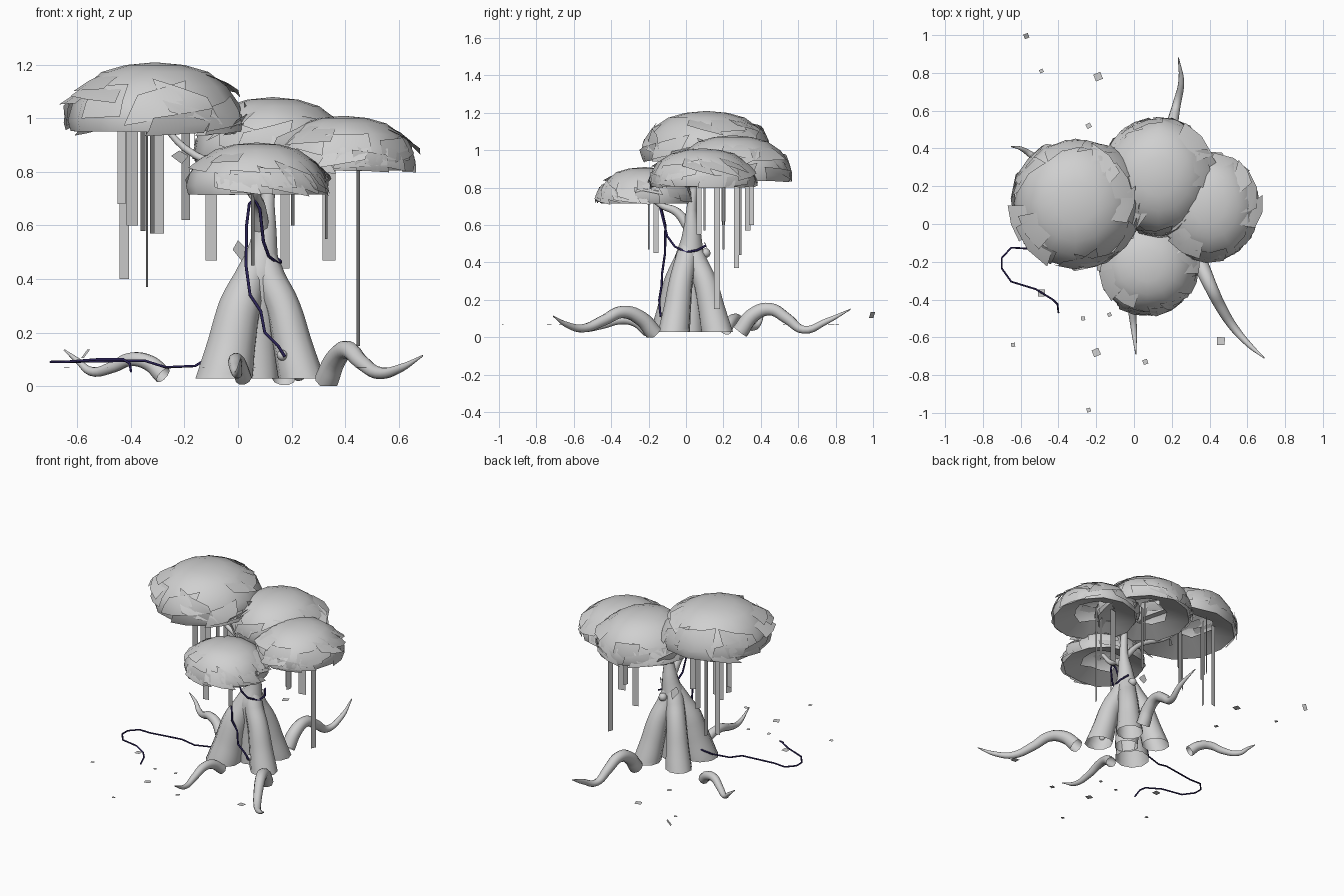
import bpy, bmesh, math, random
from mathutils import Vector

if "Cube" in bpy.data.objects:
    bpy.data.objects.remove(bpy.data.objects["Cube"])

random.seed(11)


def material(name, rgb):
    m = bpy.data.materials.new(name)
    m.diffuse_color = (*rgb, 1)
    m.use_nodes = True
    m.node_tree.nodes["Principled BSDF"].inputs["Base Color"].default_value = m.diffuse_color
    return m


GREY = material("pale_grey", (0.63, 0.63, 0.63))
NAVY = material("dark_navy", (0.025, 0.017, 0.1))


def activate(ob):
    bpy.ops.object.select_all(action='DESELECT')
    ob.select_set(True)
    bpy.context.view_layer.objects.active = ob


def finish(name, bm, mat=GREY, angle=None):
    me = bpy.data.meshes.new(name)
    bm.to_mesh(me)
    bm.free()
    ob = bpy.data.objects.new(name, me)
    bpy.context.collection.objects.link(ob)
    me.materials.append(mat)
    if angle:
        activate(ob)
        bpy.ops.object.shade_smooth_by_angle(angle=math.radians(angle))
    return ob


def tube(name, pts, mat=GREY, res=3, radius=None, floor=None, kind='BEZIER'):
    """Tapered tube through points (x, y, z, radius), optionally cut off flat at a floor height."""
    cu = bpy.data.curves.new(name, 'CURVE')
    cu.dimensions = '3D'
    cu.bevel_depth = 1.0
    cu.bevel_resolution = res
    cu.resolution_u = 5
    sp = cu.splines.new(kind)
    points = sp.bezier_points if kind == 'BEZIER' else sp.points
    points.add(len(pts) - 1)
    for bp, p in zip(points, pts):
        bp.co = p[:3] if kind == 'BEZIER' else (*p[:3], 1)
        bp.radius = radius or p[3]
        if kind == 'BEZIER':
            bp.handle_left_type = bp.handle_right_type = 'AUTO'
    cu.materials.append(mat)
    ob = bpy.data.objects.new(name, cu)
    bpy.context.collection.objects.link(ob)
    activate(ob)
    bpy.ops.object.convert(target='MESH')
    if floor is not None:
        me = bpy.context.object.data
        bm = bmesh.new()
        bm.from_mesh(me)
        bmesh.ops.bisect_plane(bm, geom=bm.verts[:] + bm.edges[:] + bm.faces[:],
                               plane_co=(0, 0, floor), plane_no=(0, 0, 1), clear_inner=True)
        bm.to_mesh(me)
        bm.free()


# Trunk core, and four flared legs that merge into it, cut flat at the base
tube("trunk", [(.08, .02, .0, .075), (.07, .02, .25, .075), (.08, .02, .42, .08),
               (.095, .03, .53, .054), (.11, .03, .68, .028), (.12, .05, .86, .02)], floor=.028)
for i, (x, y, r) in enumerate([(-.045, -.075, .108), (.23, -.06, .085),
                               (.17, .16, .085), (-.045, .145, .083)]):
    tx, ty = .08 + (x - .08) * .2, .02 + (y - .02) * .2
    tube(f"trunk_leg_{i + 1}", [
        (x + (x - .08) * .22, y + (y - .02) * .2, -.06, r * 1.06), (x, y, .05, r * .98),
        (x * .82 + .014, y * .82 + .004, .16, r * .86), (tx * .5 + x * .5, ty * .5 + y * .5, .29, r * .76),
        (tx, ty, .43, .058), (.095, .03, .56, .028)], floor=.028)

# Branches reaching the left and front crowns
tube("branch_left", [(.1, .03, .66, .022), (.0, .05, .78, .016), (-.2, .09, .89, .013), (-.31, .11, 1.02, .01)])
tube("branch_front", [(.09, .02, .58, .03), (.08, -.05, .67, .024), (.07, -.14, .71, .016), (.07, -.22, .8, .012)])

# Arching surface roots
ROOTS = {
    "root_right": [(.33, -.17, .02, .045), (.365, -.24, .1, .04), (.41, -.34, .135, .034), (.46, -.44, .09, .029),
                   (.53, -.55, .048, .023), (.61, -.64, .068, .015), (.69, -.71, .113, .003)],
    "root_back": [(.17, .29, .03, .045), (.18, .36, .12, .04), (.19, .45, .15, .035), (.205, .54, .1, .03),
                  (.225, .63, .04, .022), (.25, .75, .085, .016), (.235, .88, .15, .003)],
    "root_left": [(-.28, .21, .04, .034), (-.33, .24, .085, .03), (-.4, .27, .1, .026), (-.47, .31, .07, .022),
                  (-.55, .37, .055, .017), (-.6, .4, .095, .011), (-.65, .41, .135, .003)],
    "root_front": [(.02, -.2, .03, .032), (0, -.27, .085, .03), (-.01, -.35, .095, .027), (-.01, -.45, .065, .022),
                   (0, -.56, .045, .016), (.01, -.69, .1, .003)]}
for name, pts in ROOTS.items():
    tube(name, pts, floor=.0)

# Crowns: faceted domes with a sunken underside, covered by large ragged leaf plates
PROFILE = [(0, 1), (.32, .96), (.58, .86), (.79, .66), (.93, .4), (.98, .17), (.95, 0)]
STEPS = len(PROFILE) - 1


def dome_point(c, rx, ry, z0, h, t, a, s=1.0):
    """Point on the dome; t runs from crown top (0) to rim (1)."""
    k = max(0, min(t, .9999)) * STEPS
    i = int(k)
    r, z = Vector(PROFILE[i]).lerp(Vector(PROFILE[i + 1]), k - i)
    return Vector((c[0] + rx * r * s * math.cos(a), c[1] + ry * r * s * math.sin(a),
                   z0 + h * (.3 + (z - .3) * s) - max(0, t - 1) * h * .5))


def crown(name, c, rx, ry, z0, z1):
    h, n = z1 - z0, 12
    bm = bmesh.new()
    top = bm.verts.new((*c, z1))
    wob = [random.uniform(.95, 1.02) for _ in range(n)]
    last = None
    for j in range(1, STEPS + 1):
        ring = [bm.verts.new(dome_point(c, rx, ry, z0, h, j / STEPS, i * math.tau / n,
                                        wob[i] if j > 2 else 1)) for i in range(n)]
        for i in range(n):
            k = (i + 1) % n
            bm.faces.new((last[i], ring[i], ring[k], last[k]) if last else (top, ring[i], ring[k]))
        last = ring
    # Ragged underside rising inward from the rim
    lip = [bm.verts.new((c[0] + (v.co.x - c[0]) * q, c[1] + (v.co.y - c[1]) * q, z0 + h * (1 - q) * .5))
           for v in last for q in [random.uniform(.35, .6)]]
    for i in range(n):
        k = (i + 1) % n
        bm.faces.new((last[i], lip[i], lip[k], last[k]))
    finish(name, bm, angle=45)
    # Leaf plates: upper ones flare outward, lower ones wrap the rim
    bm = bmesh.new()
    for p in range(24):
        upper = p % 4 == 0
        t = random.uniform(.42, .58) if upper else random.uniform(.62, .92)
        a = p * 2.4 + random.uniform(-.2, .2)
        dt, da = random.uniform(.1, .17), random.uniform(.24, .4)
        tilt = random.uniform(.03, .1) if upper else random.uniform(-.05, .04)
        skew = random.uniform(-.09, .09)
        grid = [[bm.verts.new(dome_point(c, rx, ry, z0, h, t + u * dt + v * skew, a + v * da + u * skew,
                                         1.02 + u * tilt)) for v in (-1, 0, 1)] for u in (-1, 0, 1)]
        for i in range(2):
            for j in range(2):
                bm.faces.new((grid[i][j], grid[i + 1][j], grid[i + 1][j + 1], grid[i][j + 1]))
    finish(name + "_leaf_plates", bm, angle=40)


crown("crown_left", (-.31, .11), .345, .355, .95, 1.21)
crown("crown_back", (.13, .25), .3, .32, .835, 1.08)
crown("crown_right", (.395, .09), .275, .29, .805, 1.01)
crown("crown_front", (.07, -.22), .27, .265, .715, .91)

# Hanging strips: x, y, bottom, top, width, turn in degrees
STRIPS = [(-.425, .27, .40, .98, .036, 10), (-.395, .2, .60, .98, .045, 20), (-.34, .27, .37, .98, .03, 75),
          (-.355, .05, .58, .98, .035, 60), (-.32, .33, .57, .98, .035, 60), (-.295, .1, .57, .98, .04, 15),
          (-.195, .2, .62, .98, .04, 35), (-.10, -.2, .47, .75, .042, 10), (.055, -.16, .45, .75, .03, 65),
          (.175, .29, .44, .88, .036, 20), (.205, .35, .60, .88, .03, 65), (.34, .2, .47, .84, .05, 12),
          (.45, .165, .15, .84, .035, 68), (.33, .07, .55, .84, .03, 70), (-.435, .16, .68, .98, .03, 5)]
bm = bmesh.new()
for x, y, z0, z1, w, deg in STRIPS:
    dx, dy = w / 2 * math.cos(math.radians(deg)), w / 2 * math.sin(math.radians(deg))
    bm.faces.new([bm.verts.new(v) for v in ((x - dx, y - dy, z0), (x + dx, y + dy, z0),
                                            (x + dx, y + dy, z1), (x - dx, y - dy, z1))])
finish("hanging_strips", bm)

# Fallen leaves hovering just above the ground: x, y, half size
LEAVES = [(-.57, .995, .018), (-.49, .81, .014), (-.19, .78, .028), (-.24, .52, .018), (-.49, -.365, .026),
          (-.64, -.64, .015), (-.27, -.5, .015), (-.2, -.68, .027), (-.13, -.48, .014), (.06, -.73, .018),
          (.46, -.62, .029), (-.24, -.985, .015)]
bm = bmesh.new()
for x, y, s in LEAVES:
    a, far = random.uniform(0, 3), y > .9
    bm.faces.new([bm.verts.new((x + s * math.cos(a + k * math.pi / 2), y + s * math.sin(a + k * math.pi / 2),
                                (.12 if far else .07) + (.016 if far else .001) * (-1 if k < 2 else 1)))
                  for k in range(4)])
finish("fallen_leaves", bm)

# Loose leaves on the trunk and the left branch, and small knots on the bark
bm = bmesh.new()
for quad in (((-.02, .1, .51), (.02, .12, .46), (.045, .1, .5), (0, .1, .545)),
             ((-.25, .08, .86), (-.21, .1, .83), (-.185, .12, .86), (-.22, .1, .88))):
    bm.faces.new([bm.verts.new(v) for v in quad])
finish("loose_leaves", bm)
for i, (loc, r) in enumerate([((.1, .105, .45), .026), ((.165, -.115, .115), .02)]):
    bm = bmesh.new()
    bmesh.ops.create_uvsphere(bm, u_segments=12, v_segments=8, radius=r)
    bmesh.ops.translate(bm, verts=bm.verts, vec=loc)
    finish(f"bark_knot_{i + 1}", bm, angle=60)

# Dark vine: one length climbing the trunk, one trailing over the ground
tube("climbing_vine", [(.175, -.135, .11), (.15, -.14, .15), (.1, -.143, .2), (.085, -.13, .28), (.045, -.128, .34),
                       (.03, -.112, .45), (.032, -.11, .6), (.042, -.13, .68), (.06, -.14, .7),
                       (.082, -.13, .66), (.095, -.1, .54), (.115, -.06, .485), (.155, 0, .455),
                       (.16, .06, .465), (.13, .105, .49)], NAVY, 1, .006, kind='POLY')
tube("trailing_vine", [(.03, .02, .15), (-.06, .01, .13), (-.12, -.015, .1), (-.16, -.05, .075), (-.27, -.08, .07),
                       (-.35, -.1, .095), (-.57, -.13, .092), (-.65, -.125, .09), (-.7, -.18, .09),
                       (-.7, -.235, .09), (-.65, -.305, .09), (-.52, -.345, .1), (-.43, -.4, .1),
                       (-.405, -.425, .085), (-.4, -.47, .055)], NAVY, 1, .005, kind='POLY')
